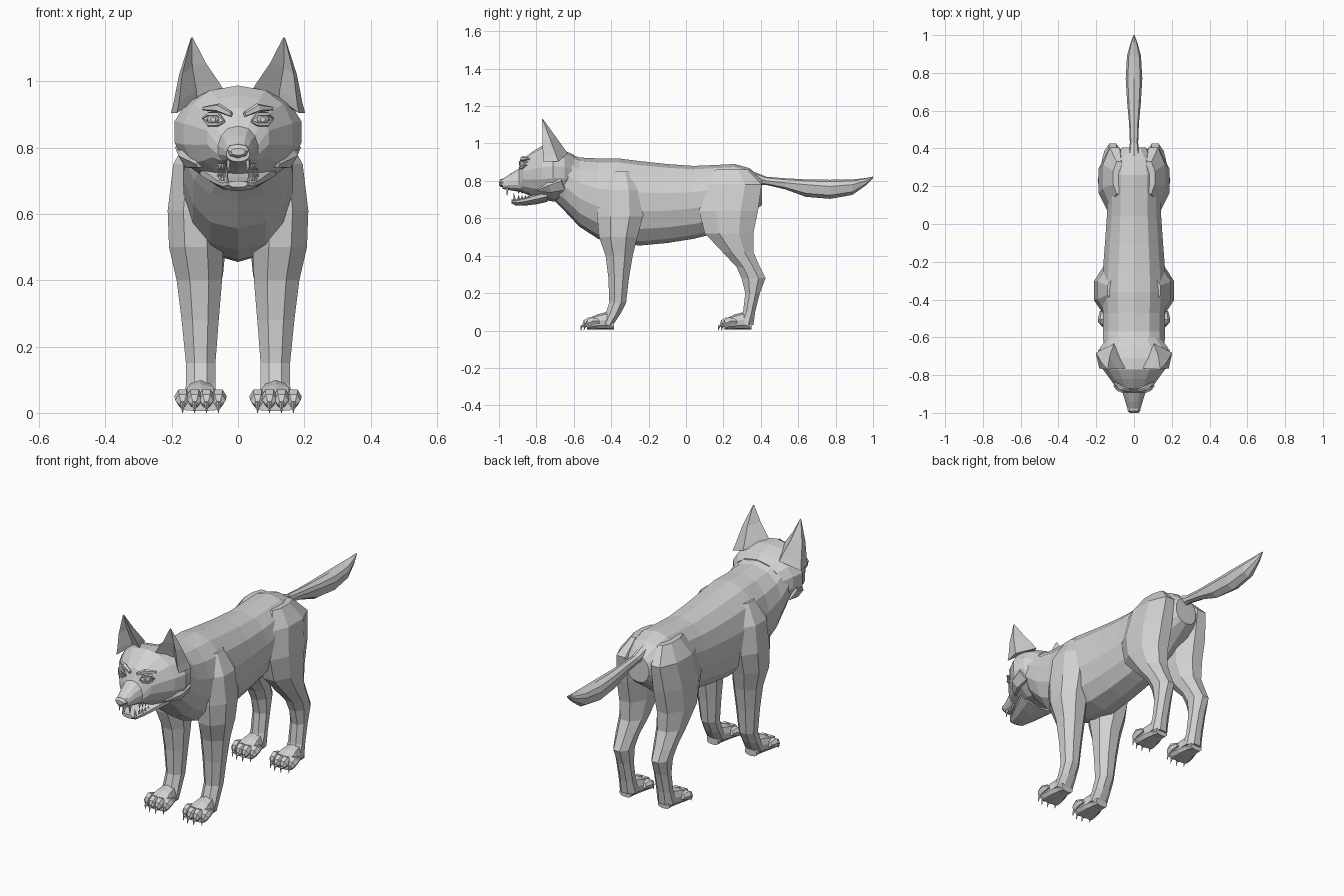
import bpy
import bmesh
from math import sin, cos, pi, copysign
from mathutils import Vector

default_cube = bpy.data.objects.get("Cube")
if default_cube:
    bpy.data.objects.remove(default_cube, do_unlink=True)

grey = bpy.data.materials.new("plain_grey")
grey.use_nodes = True
grey.diffuse_color = (0.64, 0.64, 0.64, 1)
grey.node_tree.nodes["Principled BSDF"].inputs["Base Color"].default_value = grey.diffuse_color


def build(name, lofts, mirrored=False):
    """Skin each list of rings into a closed flat-shaded shell, all in one object."""
    bm = bmesh.new()
    for rings in lofts:
        loops = [[bm.verts.new(point) for point in ring] for ring in rings]
        count = len(loops[0])
        for lower, upper in zip(loops, loops[1:]):
            for i in range(count):
                j = (i + 1) % count
                bm.faces.new((lower[i], lower[j], upper[j], upper[i]))
        bm.faces.new(loops[0])
        bm.faces.new(loops[-1])
    bmesh.ops.recalc_face_normals(bm, faces=bm.faces[:])
    mesh = bpy.data.meshes.new(name)
    bm.to_mesh(mesh)
    bm.free()
    mesh.materials.append(grey)
    obj = bpy.data.objects.new(name, mesh)
    bpy.context.scene.collection.objects.link(obj)
    if mirrored:
        obj.modifiers.new("mirror", 'MIRROR')
    return obj


def upright_ring(y, top, bottom, half_width, widest, sides=14, power=0.85):
    """Cross-section facing along y, widest at a chosen height."""
    ring = []
    for i in range(sides):
        a = 2 * pi * i / sides
        s, c = sin(a), cos(a)
        x = half_width * copysign(abs(s) ** power, s)
        z = widest + c * (top - widest if c > 0 else widest - bottom)
        ring.append(Vector((x, y, z)))
    return ring


def level_ring(z, front, back, inner, outer, sides=8):
    """Horizontal leg cross-section that fills the given extents."""
    ring = []
    for i in range(sides):
        a = 2 * pi * (i + 0.5) / sides
        k = 1 / cos(pi / sides)
        ring.append(Vector(((inner + outer) / 2 + k * cos(a) * (outer - inner) / 2,
                            (front + back) / 2 + k * sin(a) * (back - front) / 2, z)))
    return ring


def tube(points, radii, sides=5):
    """Rings along a short path, for claws, teeth, lids and toes."""
    points = [Vector(p) for p in points]
    turn = (points[-1] - points[0]).to_track_quat('Z', 'Y')
    return [[p + turn @ Vector((r * cos(2 * pi * i / sides), r * sin(2 * pi * i / sides), 0))
             for i in range(sides)] for p, r in zip(points, radii)]


# Torso and neck: y, top, bottom, half width, widest height
torso = [
    (-.72, .93, .71, .12, .83), (-.65, .955, .64, .165, .81),
    (-.57, .925, .555, .168, .75), (-.47, .92, .49, .168, .71),
    (-.36, .92, .46, .175, .70), (-.24, .905, .455, .168, .69),
    (-.1, .89, .468, .157, .69), (.04, .88, .49, .147, .70),
    (.16, .885, .52, .143, .72), (.26, .89, .56, .14, .73),
    (.34, .868, .62, .125, .73), (.405, .81, .67, .065, .74)]
build("torso", [[upright_ring(*r) for r in torso]])

# Skull running into the upper muzzle
skull = [
    (-.60, .94, .70, .14, .83), (-.65, .962, .685, .18, .85),
    (-.71, .982, .69, .195, .85), (-.77, .987, .70, .168, .84),
    (-.82, .957, .715, .13, .835), (-.868, .92, .735, .095, .83),
    (-.892, .865, .742, .062, .79), (-.94, .838, .75, .047, .785),
    (-.98, .81, .757, .035, .78)]
build("head", [[upright_ring(*r) for r in skull]])

# Lower jaw, left slightly open
jaw = [
    (-.74, .76, .688, .12, .73), (-.80, .735, .675, .095, .715),
    (-.86, .712, .668, .07, .70), (-.91, .70, .668, .05, .69),
    (-.932, .70, .68, .03, .69)]
build("lower_jaw", [[upright_ring(*r, sides=10) for r in jaw]])

# Nose pad with two side wings
nose = [(-.965, .815, .768, .034, .795), (-.99, .81, .768, .033, .793),
        (-1.0, .798, .776, .022, .788)]
build("nose", [[upright_ring(*r, sides=8) for r in nose]])

# Tail: thin root, full hanging brush, fine tip
tail = [
    (.36, .85, .78, .03, .82), (.43, .822, .778, .022, .80),
    (.53, .814, .755, .026, .79), (.64, .808, .715, .036, .78),
    (.77, .806, .704, .044, .77), (.89, .808, .725, .037, .78),
    (.96, .815, .775, .018, .80), (1.0, .823, .815, .003, .82)]
build("tail", [[upright_ring(*r, sides=8) for r in tail]])

# Legs: height, front, back, inner side, outer side
front_leg = [
    (.85, -.41, -.29, .06, .14), (.75, -.465, -.24, .05, .195),
    (.61, -.475, -.23, .05, .212), (.50, -.465, -.26, .045, .208),
    (.40, -.43, -.285, .048, .185), (.28, -.415, -.305, .058, .17),
    (.15, -.41, -.32, .068, .157), (.09, -.43, -.35, .068, .157),
    (.03, -.45, -.39, .065, .16)]
hind_leg = [
    (.86, .16, .33, .05, .11), (.78, .10, .405, .04, .165),
    (.64, .07, .385, .03, .187), (.52, .10, .36, .035, .187),
    (.42, .195, .36, .045, .175), (.34, .27, .395, .06, .165),
    (.28, .297, .425, .068, .157), (.20, .317, .395, .07, .152),
    (.10, .305, .37, .07, .152), (.03, .27, .36, .065, .157)]
build("front_legs", [[level_ring(*r) for r in front_leg]], True)
build("hind_legs", [[level_ring(*r) for r in hind_leg]], True)


def paw(name, heel):
    """Foot with four toes and claws, pointing forward from the heel."""
    middle = .113
    shift = Vector((middle, 0, 0))
    foot = [(0, .055, .035), (.035, .10, .043), (.085, .088, .056),
            (.125, .07, .066), (.145, .045, .062)]
    lofts = [[[p + shift for p in upright_ring(heel - d, top, .005, w, top * .4, 10, .7)]
              for d, top, w in foot]]
    claws = []
    for step in (-1.5, -.5, .5, 1.5):
        x = middle + step * .036
        tip = heel - (.165 if abs(step) < 1 else .148)
        lofts.append(tube([(x, tip + .07, .05), (x, tip + .035, .05),
                           (x, tip + .01, .038), (x, tip, .025)],
                          [.014, .025, .022, .011], 6))
        claws.append(tube([(x, tip + .008, .032), (x, tip - .008, .022), (x, tip - .013, 0)],
                          [.008, .006, .001], 4))
    build(name + "_paws", lofts, True)
    build(name + "_claws", claws, True)


paw("front", -.385)
paw("hind", .35)

# Ears: five-sided cone with a hollow front face
ear_tip = Vector((.14, -.77, 1.138))
ear_base = [Vector(p) for p in (
    (.05, -.765, .985), (.125, -.715, .965), (.18, -.765, .925),
    (.197, -.69, .925), (.11, -.645, .965))]
ear = [[ear_tip + (p - ear_tip) * s + Vector((bulge, 0, 0)) for p in ear_base]
       for s, bulge in ((1.1, 0), (.95, 0), (.55, .006), (.04, 0))]
build("ears", [ear], True)

# Eyes with lids, and brow ridges above them
build("eyes", [tube([(.075, -.845, .885), (.075, -.878, .885), (.075, -.887, .885)],
                    [.02, .018, .008], 8)], True)
lids = []
for lift in (.016, -.015):
    lids.append(tube([(.04, -.888, .878), (.06, -.889, .885 + lift),
                      (.09, -.876, .885 + lift), (.108, -.855, .888)],
                     [.003, .007, .007, .003]))
build("eyelids", lids, True)
build("brows", [tube([(.02, -.882, .90), (.06, -.872, .92), (.105, -.84, .918)],
                     [.008, .014, .006])], True)

# Cheek ruff tufts below the face
build("cheek_ruffs", [tube([(.13, -.66, .80), (.135, -.73, .775), (.115, -.79, .75)],
                           [.06, .045, .012], 6)], True)

# Canines and a low row of teeth along each side of the mouth
teeth = [tube([(.03, -.955, .762), (.031, -.957, .72)], [.008, .001], 4),
         tube([(.035, -.915, .692), (.034, -.922, .735)], [.008, .001], 4)]
for i in range(4):
    y = -.895 + i * .018
    x = .044 + i * .005
    teeth.append(tube([(x, y, .70), (x, y, .722)], [.007, .002], 4))
    teeth.append(tube([(x, y, .752), (x, y, .732)], [.007, .002], 4))
build("teeth", teeth, True)
